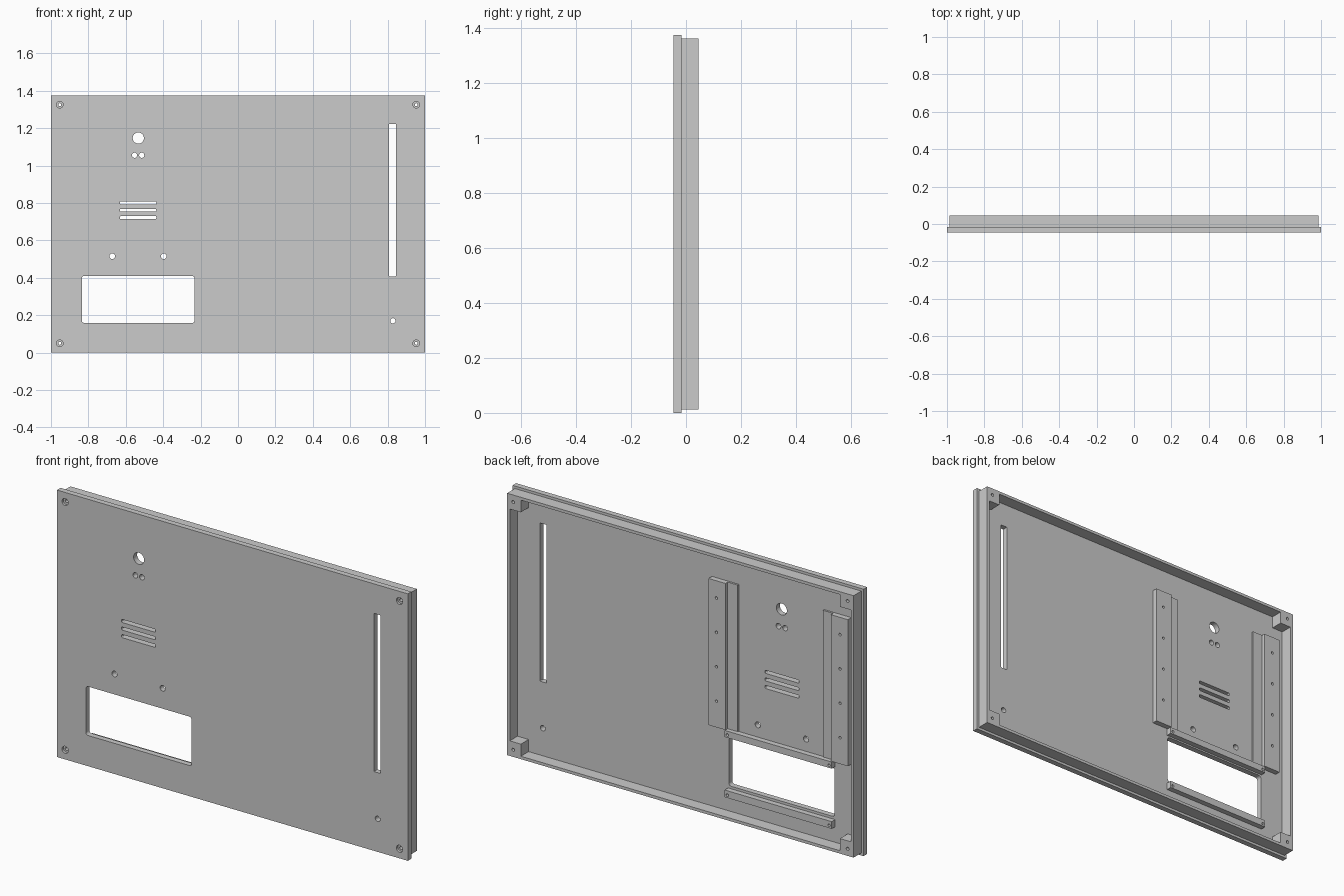
import bpy, bmesh, math
from mathutils import Matrix, Vector

if "Cube" in bpy.data.objects:
    bpy.data.objects.remove(bpy.data.objects["Cube"])

FRONT, FLOOR, BACK = -0.046, -0.017, 0.046   # depth levels
H = 1.375                                    # panel height
CX = -0.533                                  # centre line of the equipment bay

grey = bpy.data.materials.new("grey_metal")
grey.diffuse_color = (0.6, 0.6, 0.6, 1)
grey.use_nodes = True
grey.node_tree.nodes["Principled BSDF"].inputs["Base Color"].default_value = grey.diffuse_color


def add_box(bm, x0, x1, y0, y1, z0, z1):
    m = Matrix.Translation(((x0 + x1) / 2, (y0 + y1) / 2, (z0 + z1) / 2))
    bmesh.ops.create_cube(bm, size=1, matrix=m @ Matrix.Diagonal((x1 - x0, y1 - y0, z1 - z0, 1)))


def add_prism(bm, pts, y0, y1):
    """Extrude an xz outline along y."""
    a = [bm.verts.new((x, y0, z)) for x, z in pts]
    b = [bm.verts.new((x, y1, z)) for x, z in pts]
    bm.faces.new(a)
    bm.faces.new(b[::-1])
    for i in range(len(pts)):
        j = (i + 1) % len(pts)
        bm.faces.new((a[j], a[i], b[i], b[j]))


def circle(x, z, r, n=24):
    return [(x + r * math.cos(2 * math.pi * i / n), z + r * math.sin(2 * math.pi * i / n)) for i in range(n)]


def rounded(x0, x1, z0, z1, r, n=5):
    pts = []
    for k, (cx, cz) in enumerate([(x1 - r, z1 - r), (x0 + r, z1 - r), (x0 + r, z0 + r), (x1 - r, z0 + r)]):
        for i in range(n + 1):
            a = math.pi / 2 * (k + i / n)
            pts.append((cx + r * math.cos(a), cz + r * math.sin(a)))
    return pts


def finish(name, bm):
    bmesh.ops.recalc_face_normals(bm, faces=bm.faces)
    me = bpy.data.meshes.new(name)
    bm.to_mesh(me)
    bm.free()
    me.materials.append(grey)
    ob = bpy.data.objects.new(name, me)
    bpy.context.collection.objects.link(ob)
    return ob


def cut(ob, bm):
    """Subtract the cutter mesh and delete it."""
    cutter = finish("cutter", bm)
    mod = ob.modifiers.new("cut", 'BOOLEAN')
    mod.operation, mod.solver, mod.object = 'DIFFERENCE', 'EXACT', cutter
    bpy.context.view_layer.objects.active = ob
    bpy.ops.object.modifier_apply(modifier=mod.name)
    bpy.data.objects.remove(cutter)


corners = [(sx, sz) for sx in (-1, 1) for sz in (-1, 1)]
screw = [(0.953 * sx, H / 2 + 0.638 * sz) for sx, sz in corners]

# Front panel
bm = bmesh.new()
add_box(bm, -1, 1, FRONT, FLOOR, 0, H)
panel = finish("front_panel", bm)

# Panel openings: window, long slot, vents and round holes
bm = bmesh.new()
y0, y1 = FRONT - 0.02, FLOOR + 0.02
add_prism(bm, rounded(-0.835, -0.232, 0.158, 0.41, 0.014), y0, y1)
add_prism(bm, rounded(0.807, 0.844, 0.408, 1.223, 0.004), y0, y1)
for z in (0.722, 0.761, 0.8):
    add_prism(bm, rounded(-0.632, -0.437, z - 0.008, z + 0.008, 0.006), y0, y1)
for x, z, r in [(CX, 1.147, 0.03), (-0.553, 1.055, 0.014), (-0.515, 1.055, 0.014),
                (-0.672, 0.515, 0.015), (-0.397, 0.515, 0.015), (0.828, 0.17, 0.014)]:
    add_prism(bm, circle(x, z, r), y0, y1)
for x, z in screw:
    add_prism(bm, circle(x, z, 0.008), y0, y1)
cut(panel, bm)

# Screw head recesses
bm = bmesh.new()
for x, z in screw:
    add_prism(bm, circle(x, z, 0.018), y0, FRONT + 0.012)
cut(panel, bm)

# Rear rim
bm = bmesh.new()
add_box(bm, -0.987, 0.987, FLOOR, BACK, 0.013, H - 0.013)
rim = finish("rear_rim", bm)
bm = bmesh.new()
add_box(bm, -0.972, 0.972, FLOOR - 0.02, BACK + 0.02, 0.028, H - 0.028)
cut(rim, bm)

# Corner blocks with screw holes
for (sx, sz), (x, z) in zip(corners, screw):
    bm = bmesh.new()
    xs = sorted((0.909 * sx, 0.972 * sx))
    zs = sorted((H / 2 + sz * 0.597, H / 2 + sz * 0.6595))
    add_box(bm, *xs, FLOOR, BACK, *zs)
    block = finish("corner_block", bm)
    bm = bmesh.new()
    add_prism(bm, circle(x, z, 0.008), FLOOR - 0.02, BACK + 0.02)
    cut(block, bm)

# Mounting rails: thick drilled flange outside, thin strip inside
for s in (-1, 1):
    bm = bmesh.new()
    prof = [(0.243, FLOOR), (0.243, FLOOR + 0.01), (0.3, FLOOR + 0.01),
            (0.3, FLOOR + 0.028), (0.397, FLOOR + 0.028), (0.397, FLOOR)]
    lo = [bm.verts.new((CX + s * x, y, 0.455)) for x, y in prof]
    face = bm.faces.new(lo)
    ext = bmesh.ops.extrude_face_region(bm, geom=[face])
    bmesh.ops.translate(bm, vec=Vector((0, 0, 0.755)),
                        verts=[v for v in ext["geom"] if isinstance(v, bmesh.types.BMVert)])
    rail = finish("mounting_rail", bm)
    bm = bmesh.new()
    for i in range(4):
        add_prism(bm, circle(CX + s * 0.352, 0.59 + 0.177 * i, 0.007, 16), FLOOR + 0.005, BACK)
    cut(rail, bm)

# Window brackets above and below the opening, with end bosses
for name, z0, z1, zb in (("upper_bracket", 0.418, 0.452, 0.43), ("lower_bracket", 0.108, 0.145, 0.12)):
    bm = bmesh.new()
    add_box(bm, CX - 0.305, CX + 0.305, FLOOR, FLOOR + 0.028, z0, z1)
    bracket = finish(name, bm)
    bm = bmesh.new()
    for s in (-1, 1):
        add_prism(bm, circle(CX + s * 0.29, zb + 0.002, 0.007, 16), FLOOR + 0.005, BACK)
    cut(bracket, bm)
